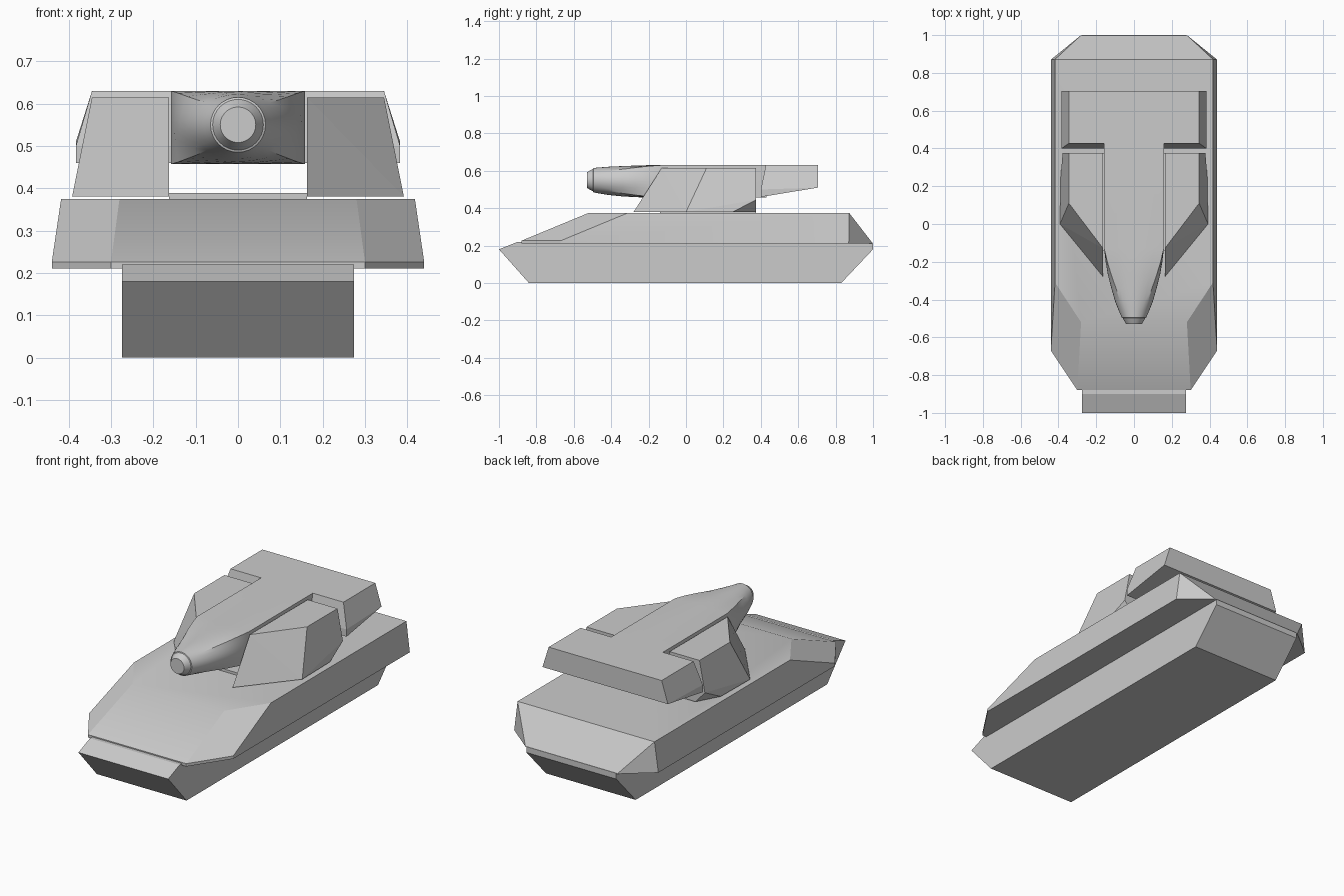
import bpy, bmesh, math

if "Cube" in bpy.data.objects:
    bpy.data.objects.remove(bpy.data.objects["Cube"])


def finish(name, bm, smooth_angle=None):
    bmesh.ops.recalc_face_normals(bm, faces=bm.faces)
    mesh = bpy.data.meshes.new(name)
    bm.to_mesh(mesh)
    bm.free()
    ob = bpy.data.objects.new(name, mesh)
    bpy.context.collection.objects.link(ob)
    if smooth_angle:
        bpy.ops.object.select_all(action='DESELECT')
        ob.select_set(True)
        bpy.context.view_layer.objects.active = ob
        bpy.ops.object.shade_smooth_by_angle(angle=math.radians(smooth_angle))
    return ob


def solid(name, points, mirror=False, smooth_angle=None):
    """Convex faceted block; mirror adds the -x copy of every corner."""
    pts = list(points) + ([(-x, y, z) for x, y, z in points] if mirror else [])
    bm = bmesh.new()
    for p in pts:
        bm.verts.new(p)
    bmesh.ops.convex_hull(bm, input=bm.verts)
    bmesh.ops.dissolve_limit(bm, angle_limit=math.radians(1.5),
                             verts=bm.verts, edges=bm.edges)
    return finish(name, bm, smooth_angle)


# Lower hull: boat-shaped tub
tub = [(-1, .18), (-.84, 0), (.83, 0), (1, .18), (1, .212), (-.9, .22)]
solid("lower_hull", [(.274, y, z) for y, z in tub], mirror=True)

# Upper hull: overhanging deck with thin rim, sloped nose and clipped rear
outline = [(.30, -.88), (.44, -.67), (.44, .87), (.28, 1)]
upper = [(x, y, .21) for x, y in outline]
upper += [(x, y, .226) for x, y in outline[:2]]
upper += [(.28, -.52, .375), (.418, -.31, .375), (.418, .872, .375)]
solid("upper_hull", upper, mirror=True, smooth_angle=25)

# Turret base plate between the cheeks
solid("turret_base", [(.163, y, z) for y in (-.14, .375) for z in (.375, .389)],
      mirror=True)

# Turret cheeks, with the lower rear outer corner clipped
cheek = [(.163, -.28, .38), (.392, 0, .38), (.388, .25, .38), (.32, .375, .38),
         (.378, .375, .445), (.163, .375, .38), (.163, -.13, .615),
         (.345, .11, .615), (.345, .375, .615), (.163, .375, .615)]
for label, s in (("right", 1), ("left", -1)):
    solid(label + "_cheek", [(s * x, y, z) for x, y, z in cheek])

# Rear turret bustle
solid("rear_bustle", [(.345, .427, .63), (.345, .705, .63),
                      (.383, .40, .50), (.383, .40, .46), (.383, .705, .51)],
      mirror=True)

# Central turret body: box section lofted into a round muzzle
# station: y, half width, top z, bottom z, roundness
stations = [(.43, .158, .63, .457, 0), (-.13, .158, .63, .457, 0),
            (-.20, .150, .63, .457, .2), (-.27, .138, .628, .459, .45),
            (-.34, .120, .625, .463, .7), (-.41, .100, .622, .470, .9),
            (-.46, .080, .618, .478, 1), (-.495, .065, .615, .485, 1),
            (-.497, .060, .610, .490, 1), (-.53, .042, .592, .508, 1)]
N = 32
bm = bmesh.new()
rings = []
for y, hw, top, bot, r in stations:
    ring = []
    for i in range(N):
        a = 2 * math.pi * i / N
        c, s = math.cos(a), math.sin(a)
        k = (1 - r) / max(abs(c), abs(s)) + r
        ring.append(bm.verts.new((hw * c * k, y,
                                  (top + bot) / 2 + (top - bot) / 2 * s * k)))
    rings.append(ring)
for a, b in zip(rings, rings[1:]):
    for i in range(N):
        j = (i + 1) % N
        bm.faces.new((a[i], a[j], b[j], b[i]))
bm.faces.new(rings[0])
bm.faces.new(rings[-1])
finish("turret_body", bm, 30)
